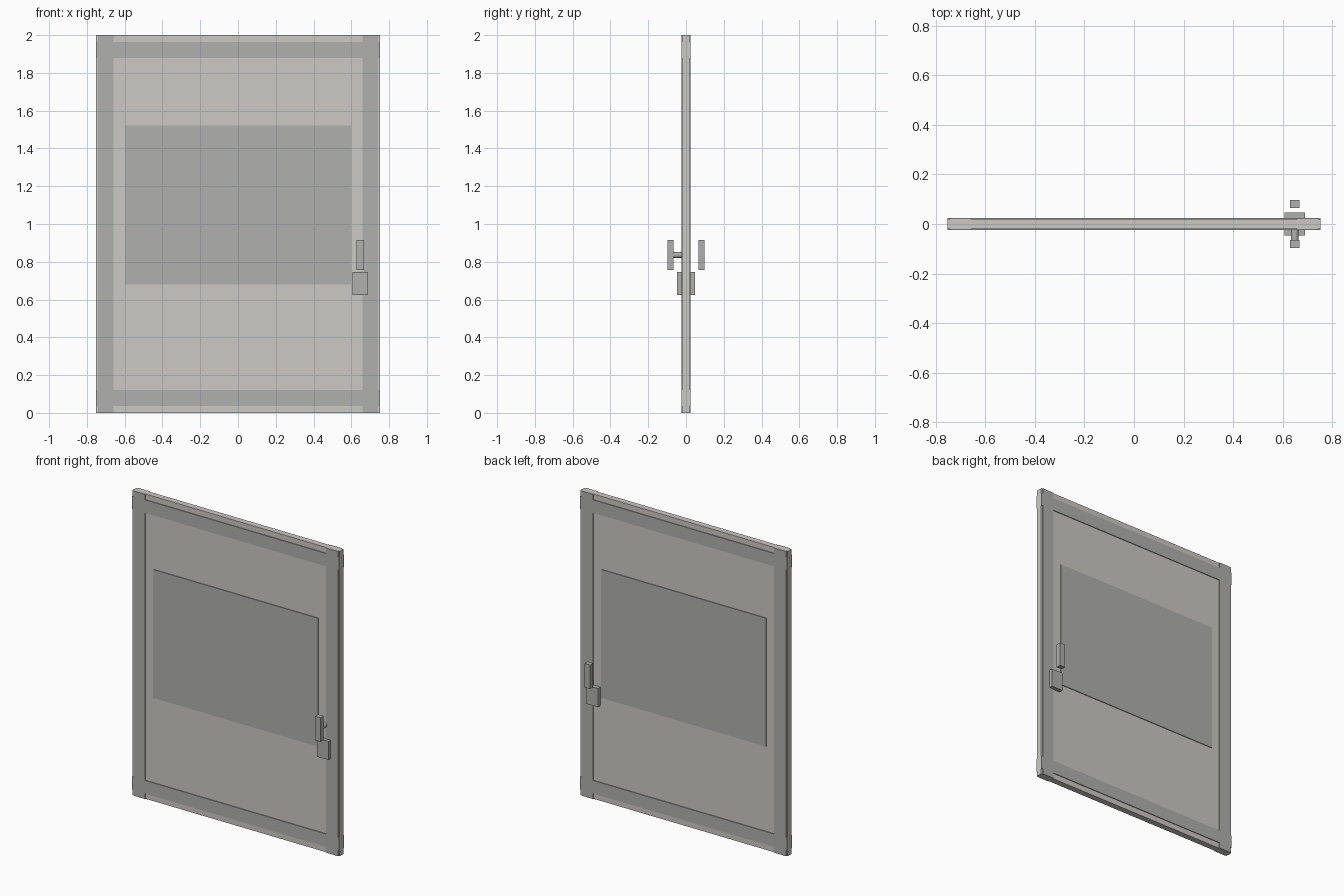
import bpy, bmesh, math
from mathutils import Matrix

if "Cube" in bpy.data.objects:
    bpy.data.objects.remove(bpy.data.objects["Cube"])


def material(name, rgb):
    m = bpy.data.materials.new(name)
    m.diffuse_color = (*rgb, 1)
    m.use_nodes = True
    m.node_tree.nodes["Principled BSDF"].inputs["Base Color"].default_value = m.diffuse_color
    return m


LIGHT = material("warm light grey", (0.60, 0.59, 0.555))
DARK = material("mid grey", (0.435, 0.435, 0.425))


def finish(name, bm, mat):
    bmesh.ops.recalc_face_normals(bm, faces=bm.faces)
    me = bpy.data.meshes.new(name)
    bm.to_mesh(me)
    bm.free()
    me.materials.append(mat)
    ob = bpy.data.objects.new(name, me)
    bpy.context.collection.objects.link(ob)
    return ob


def box(name, x, y, z, mat):
    bm = bmesh.new()
    bmesh.ops.create_cube(bm, size=1)
    for v in bm.verts:
        for i, (lo, hi) in enumerate((x, y, z)):
            v.co[i] = (lo + hi) / 2 + v.co[i] * (hi - lo)
    return finish(name, bm, mat)


def span(side, near, far):
    """Depth range on the front (-1) or back (+1) of the door."""
    return tuple(sorted((side * near, side * far)))


W, CORE, FACE = 0.752, 0.020, 0.025


def frame(name, side):
    """Crossing stiles and rails as one raised grid of cells."""
    xs = [-W, -0.742, -0.658, 0.658, 0.742, W]
    zs = [0, 0.037, 0.122, 1.878, 1.963, 2]
    bm = bmesh.new()
    grid = [[bm.verts.new((x, side * CORE, z)) for z in zs] for x in xs]
    for i in range(5):
        for j in range(5):
            if i in (1, 3) or j in (1, 3):
                bm.faces.new((grid[i][j], grid[i + 1][j],
                              grid[i + 1][j + 1], grid[i][j + 1]))
    bmesh.ops.delete(bm, geom=[v for v in bm.verts if not v.link_faces],
                     context='VERTS')
    ext = bmesh.ops.extrude_face_region(bm, geom=bm.faces[:],
                                        use_keep_orig=True)
    for v in ext["geom"]:
        if isinstance(v, bmesh.types.BMVert):
            v.co.y = side * FACE
    return finish(name, bm, DARK)


# Door slab
box("door_panel", (-W, W), (-CORE, CORE), (0, 2), LIGHT)

# Frame, window, lock plate and handle on both faces
for label, s in (("front", -1), ("back", 1)):
    frame(label + "_frame", s)
    box(label + "_window", (-0.598, 0.598), span(s, CORE, FACE),
        (0.68, 1.522), DARK)
    box(label + "_lock_plate", (0.607, 0.689), span(s, CORE, 0.047),
        (0.625, 0.747), DARK)
    box(label + "_handle", (0.628, 0.668), span(s, 0.065, 0.097),
        (0.757, 0.915), DARK)

# Round post that carries the front handle
bm = bmesh.new()
bmesh.ops.create_cone(bm, cap_ends=True, segments=16, radius1=0.016,
                      radius2=0.016, depth=0.05,
                      matrix=Matrix.Translation((0.648, -0.045, 0.836))
                      @ Matrix.Rotation(math.pi / 2, 4, 'X'))
post = finish("handle_post", bm, DARK)
bpy.context.view_layer.objects.active = post
post.select_set(True)
bpy.ops.object.shade_smooth_by_angle()
